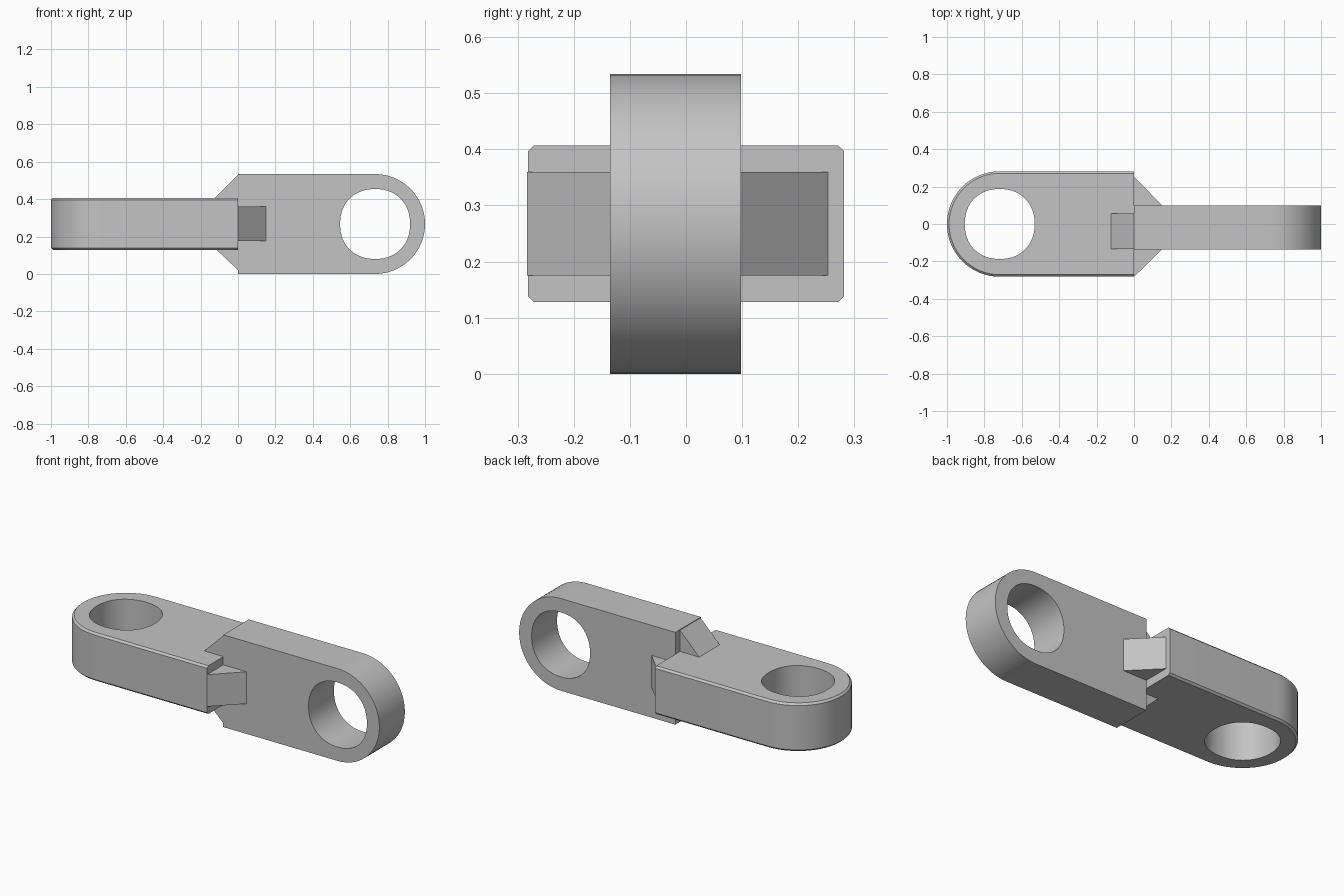
import bpy
import bmesh
from math import cos, sin, pi, copysign

if "Cube" in bpy.data.objects:
    bpy.data.objects.remove(bpy.data.objects["Cube"])

grey = bpy.data.materials.new("plain grey")
grey.use_nodes = True
grey.diffuse_color = (0.55, 0.55, 0.55, 1)
grey.node_tree.nodes["Principled BSDF"].inputs["Base Color"].default_value = grey.diffuse_color


def flat(u, v, w):
    """Profile lying in the ground plane, thickness along z."""
    return (u, v, w)


def upright(u, v, w):
    """Profile standing in the front plane, thickness along y."""
    return (u, w, v)


def prism(name, outline, low, high, place, chamfer=0):
    bm = bmesh.new()
    face = bm.faces.new([bm.verts.new(place(u, v, low)) for u, v in outline])
    moved = bmesh.ops.extrude_face_region(bm, geom=[face])["geom"]
    offset = [b - a for a, b in zip(place(0, 0, low), place(0, 0, high))]
    bmesh.ops.translate(bm, vec=offset, verts=[g for g in moved if isinstance(g, bmesh.types.BMVert)])
    bmesh.ops.recalc_face_normals(bm, faces=bm.faces)
    if chamfer:
        # rim edges only, leaving the joint face at x = 0 sharp
        rim = [e for e in bm.edges
               if abs(e.verts[0].co.z - e.verts[1].co.z) < 1e-5
               and min(v.co.x for v in e.verts) < -0.001]
        bmesh.ops.bevel(bm, geom=rim, offset=chamfer, segments=1,
                        affect="EDGES", clamp_overlap=True)
    mesh = bpy.data.meshes.new(name)
    bm.to_mesh(mesh)
    bm.free()
    mesh.materials.append(grey)
    obj = bpy.data.objects.new(name, mesh)
    bpy.context.collection.objects.link(obj)
    return obj


def link(name, side, centre_u, centre_v, radius, low, high, place, chamfer=0):
    """Bar with one rounded end and an eye hole; side is the direction of the end."""
    steps = 32
    outline = [(0, centre_v - radius)]
    for i in range(steps + 1):
        a = -pi / 2 + pi * i / steps
        outline.append((side * (centre_u + radius * cos(a)), centre_v + radius * sin(a)))
    outline.append((0, centre_v + radius))
    body = prism(name, outline, low, high, place, chamfer)

    # slightly squared eye hole
    def soft(t):
        return copysign(abs(t) ** 0.92, t)
    angles = [2 * pi * i / 64 for i in range(64)]
    hole = [(side * centre_u + 0.187 * soft(cos(a)), centre_v + 0.187 * soft(sin(a)))
            for a in angles]
    cutter = prism("hole_cutter", hole, low - 0.1, high + 0.1, place)
    cutter.hide_render = True
    cut = body.modifiers.new("eye hole", "BOOLEAN")
    cut.operation = "DIFFERENCE"
    cut.solver = "EXACT"
    cut.object = cutter
    bpy.ops.object.select_all(action="DESELECT")
    body.select_set(True)
    bpy.context.view_layer.objects.active = body
    bpy.ops.object.modifier_apply(modifier=cut.name)
    bpy.data.objects.remove(cutter)
    bpy.ops.object.shade_smooth_by_angle(angle=pi / 6)
    return body


# the two crossed links
link("flat_link", -1, 0.718, 0, 0.282, 0.128, 0.407, flat, chamfer=0.011)
link("upright_link", 1, 0.733, 0.267, 0.267, -0.135, 0.098, upright)

# side gussets joining the flat link to the upright one
prism("front_gusset", [(0, -0.283), (0.155, -0.13), (0, -0.13)], 0.175, 0.36, flat)
prism("back_gusset", [(0, 0.253), (0.155, 0.095), (0, 0.095)], 0.175, 0.36, flat)

# upper and lower gussets joining the upright link to the flat one
prism("upper_gusset", [(0, 0.53), (-0.125, 0.405), (0, 0.405)], -0.133, 0.055, upright)
prism("lower_gusset", [(0, 0.02), (-0.115, 0.13), (0, 0.13)], -0.133, 0.055, upright)
